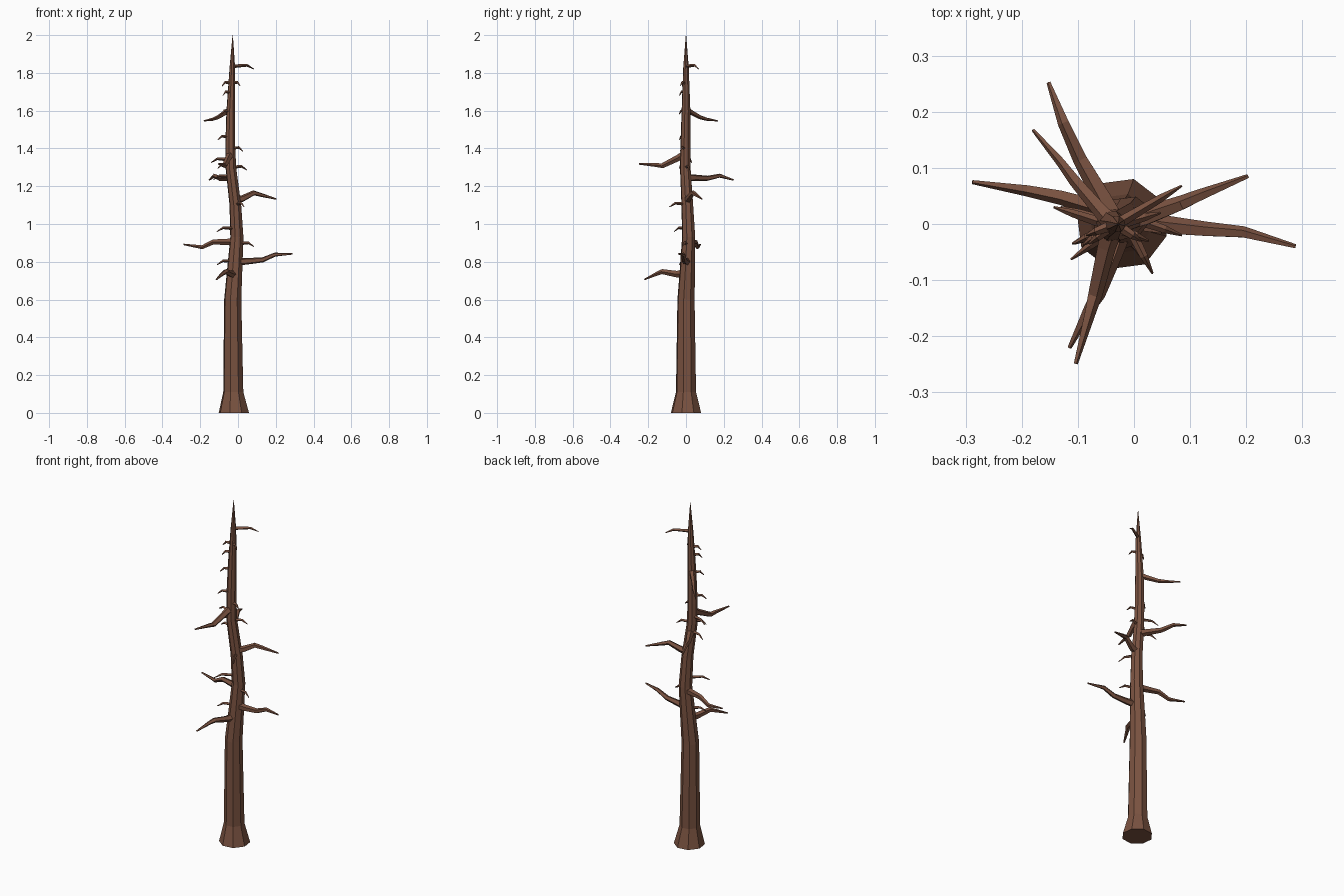
import bpy, bmesh, math
from mathutils import Vector

bark = bpy.data.materials.new("brown bark")
bark.diffuse_color = (0.195, 0.085, 0.052, 1)


def tube(name, pts, radii, sides, start=0.0, flat=False):
    """Faceted tapering tube along pts; flat keeps the rings horizontal."""
    pts = [Vector(p) for p in pts]
    bm = bmesh.new()
    rings = []
    for i, (p, r) in enumerate(zip(pts, radii)):
        if flat:
            u, v = Vector((1, 0, 0)), Vector((0, 1, 0))
        else:
            d = (pts[min(i + 1, len(pts) - 1)] - pts[max(i - 1, 0)]).normalized()
            u = Vector((0, 0, 1)).cross(d).normalized()
            v = d.cross(u)
        rings.append([bm.verts.new(p + r * (u * math.cos(a) + v * math.sin(a)))
                      for a in (start + 2 * math.pi * k / sides for k in range(sides))])
    for a, b in zip(rings, rings[1:]):
        for k in range(sides):
            n = (k + 1) % sides
            bm.faces.new((a[k], a[n], b[n], b[k]))
    bm.faces.new(rings[0][::-1])
    bm.faces.new(rings[-1])
    bmesh.ops.recalc_face_normals(bm, faces=bm.faces)
    me = bpy.data.meshes.new(name)
    bm.to_mesh(me)
    bm.free()
    me.materials.append(bark)
    ob = bpy.data.objects.new(name, me)
    bpy.context.collection.objects.link(ob)


# trunk stations: x, y, z, radius
trunk = [(-0.022, 0, 0, 0.083), (-0.025, 0, 0.11, 0.055), (-0.028, 0, 0.6, 0.047),
         (-0.018, 0.007, 0.75, 0.042), (-0.006, 0.014, 0.93, 0.036),
         (-0.014, 0.007, 1.1, 0.032), (-0.038, -0.004, 1.3, 0.029),
         (-0.041, -0.003, 1.42, 0.027), (-0.038, 0, 1.6, 0.024),
         (-0.03, 0, 1.83, 0.015), (-0.028, 0, 2.0, 0.001)]
tube("trunk", [t[:3] for t in trunk], [t[3] for t in trunk], 8, math.radians(30), True)


def trunk_axis(z):
    for a, b in zip(trunk, trunk[1:]):
        if z <= b[2]:
            f = (z - a[2]) / (b[2] - a[2])
            return Vector(a[:3]).lerp(Vector(b[:3]), f)


# long crooked branches: start height, then knees and tip
branches = [
    (0.80, (0.05, -0.002, 0.803), (0.13, -0.01, 0.81), (0.195, -0.015, 0.838), (0.288, -0.04, 0.842)),
    (0.905, (-0.05, 0.025, 0.905), (-0.13, 0.048, 0.905), (-0.19, 0.06, 0.877), (-0.288, 0.075, 0.892)),
    (1.125, (0.025, 0.015, 1.135), (0.085, 0.037, 1.165), (0.12, 0.052, 1.155), (0.203, 0.085, 1.132)),
    (1.245, (-0.055, 0.045, 1.245), (-0.095, 0.115, 1.242), (-0.125, 0.18, 1.256), (-0.152, 0.252, 1.233)),
    (1.61, (-0.06, 0.025, 1.593), (-0.105, 0.077, 1.565), (-0.13, 0.11, 1.555), (-0.18, 0.168, 1.546)),
    (1.37, (-0.05, -0.04, 1.35), (-0.07, -0.125, 1.308), (-0.078, -0.155, 1.312), (-0.104, -0.249, 1.318)),
    (0.735, (-0.037, -0.05, 0.735), (-0.065, -0.125, 0.748), (-0.08, -0.15, 0.738), (-0.115, -0.22, 0.706)),
]
for i, (z, *pts) in enumerate(branches):
    s = 0.8 if z > 1.5 else 1.0
    tube(f"branch_{i + 1}", [trunk_axis(z)] + pts,
         [r * s for r in (0.022, 0.018, 0.014, 0.011, 0.004)], 5)

# short drooping twigs, given by their tips
twigs = [(0.085, 0.068, 1.82), (0.012, -0.03, 1.73), (-0.085, -0.02, 1.73),
         (-0.08, -0.035, 1.68), (-0.09, -0.037, 1.58), (-0.107, -0.035, 1.445),
         (0.026, -0.03, 1.385), (0.047, 0.02, 1.285), (-0.143, 0.03, 1.325),
         (-0.107, -0.035, 1.295), (-0.13, 0.03, 1.235), (0.033, -0.088, 1.09),
         (-0.112, -0.063, 0.96), (0.085, -0.02, 0.88), (-0.11, -0.035, 0.785)]
for i, t in enumerate(twigs):
    tip = Vector(t)
    base = trunk_axis(tip.z + 0.015)
    knee = base.lerp(tip, 0.68)
    knee.z = tip.z + 0.02
    tube(f"twig_{i + 1}", [base, knee, tip], [0.010, 0.007, 0.002], 4)
